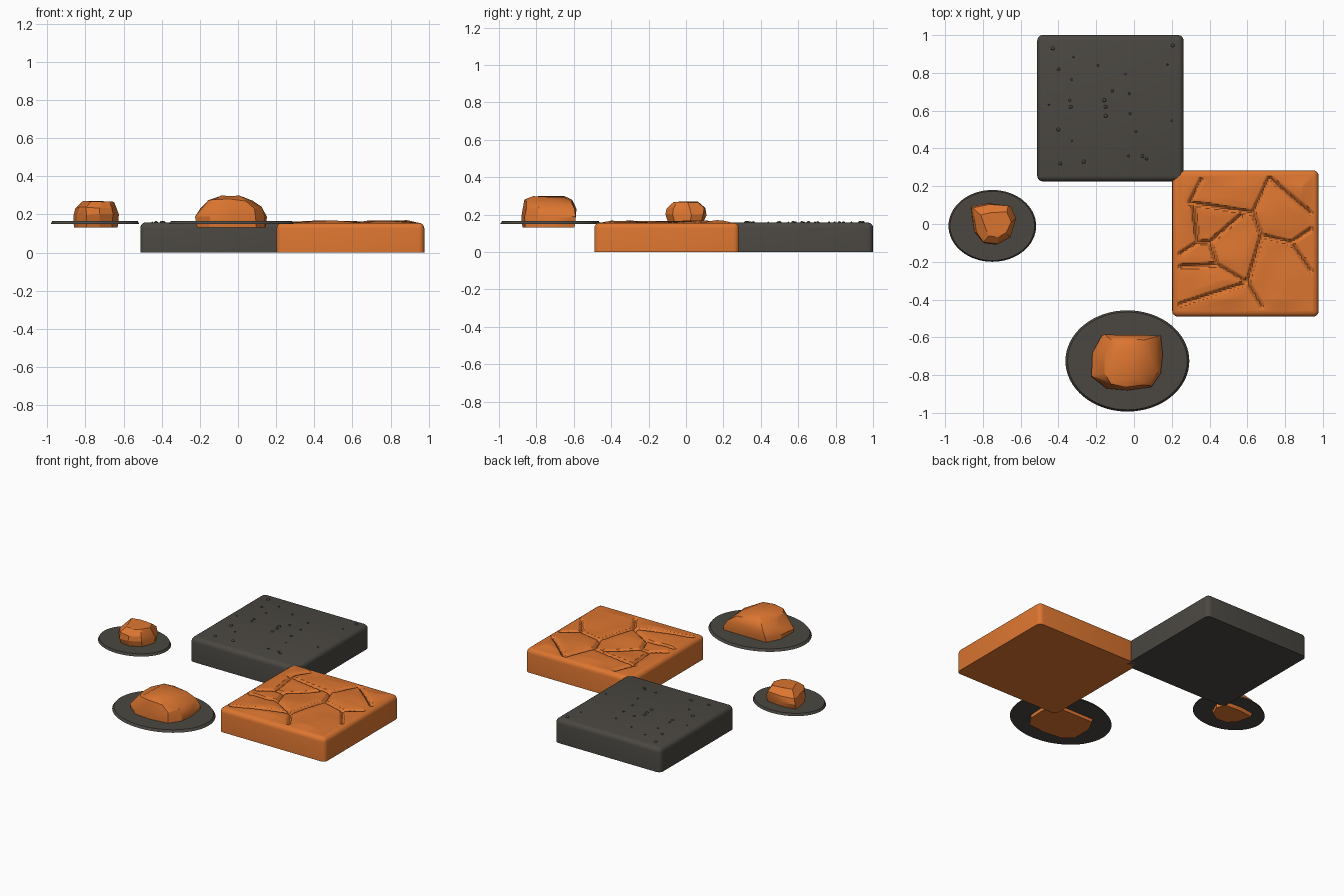
import bpy, bmesh, math, random
from mathutils import Vector, Matrix, noise

if "Cube" in bpy.data.objects:
    bpy.data.objects.remove(bpy.data.objects["Cube"])

random.seed(4)


def material(name, rgb):
    m = bpy.data.materials.new(name)
    m.diffuse_color = (*rgb, 1)
    m.use_nodes = True
    m.node_tree.nodes["Principled BSDF"].inputs["Base Color"].default_value = m.diffuse_color
    return m


ORANGE = material("orange_rock", (0.72, 0.18, 0.03))
DARK = material("dark_stone", (0.07, 0.064, 0.054))


def finish(bm, name, mat, angle=30):
    bmesh.ops.recalc_face_normals(bm, faces=bm.faces)
    me = bpy.data.meshes.new(name)
    bm.to_mesh(me)
    bm.free()
    me.materials.append(mat)
    me.polygons.foreach_set("use_smooth", [True] * len(me.polygons))
    me.set_sharp_from_angle(angle=math.radians(angle))
    ob = bpy.data.objects.new(name, me)
    bpy.context.collection.objects.link(ob)
    return ob


SIZE, ROUND = 0.775, 0.03


def rounded_slab(cx, cy, height):
    """Square block with rounded upright and top edges and a sharp base."""
    bm = bmesh.new()
    bmesh.ops.create_cube(bm, size=1, matrix=Matrix.Translation((cx, cy, height / 2))
                          @ Matrix.Diagonal((SIZE, SIZE, height, 1)))
    edges = [e for e in bm.edges if max(v.co.z for v in e.verts) > height / 2]
    bmesh.ops.bevel(bm, geom=edges, offset=ROUND, segments=4, profile=0.5, affect='EDGES')
    return bm


# Dark slab
finish(rounded_slab(-0.125, 0.613, 0.158), "dark_slab", DARK)

# Pebbles scattered on the dark slab: x, y, radius
pebbles = [(-.43, .93, .01), (-.32, .885, .006), (-.40, .82, .008), (-.19, .84, .006),
           (.205, .945, .01), (.177, .845, .005), (-.045, .795, .006), (-.33, .765, .006),
           (-.115, .705, .008), (-.025, .69, .006), (-.34, .655, .007), (-.335, .62, .009),
           (-.45, .632, .005), (-.157, .655, .01), (-.15, .62, .009), (-.15, .573, .01),
           (-.02, .585, .007), (.2, .547, .005), (.01, .49, .006), (-.4, .5, .01),
           (-.33, .44, .005), (-.39, .32, .009), (-.267, .33, .01), (-.03, .36, .007),
           (.045, .36, .008), (.067, .345, .008)]
bm = bmesh.new()
for x, y, r in pebbles:
    bmesh.ops.create_icosphere(bm, subdivisions=2, radius=r, matrix=Matrix.Translation((x, y, 0.158))
                               @ Matrix.Diagonal((1, 1, 0.8, 1)))
finish(bm, "slab_pebbles", DARK)

# Orange slab with a finely divided, cracked top
CX, CY, TOP = 0.59, -0.103, 0.156
nodes = [Vector(p) for p in [
    (.357, .235), (.295, .113), (.63, .06), (.717, .245), (.933, .06), (.675, -.06),
    (.833, -.098), (.938, -.025), (.933, -.245), (.60, -.31), (.675, -.435), (.44, -.215),
    (.242, -.425), (.242, -.225), (.40, -.098), (.563, .045), (.336, -.098), (.246, -.156),
    (.315, .10)]]
links = [(0, 1), (1, 2), (2, 3), (3, 4), (2, 5), (5, 6), (6, 7), (6, 8), (5, 9), (9, 10),
         (9, 11), (9, 12), (11, 13), (11, 14), (14, 15), (14, 16), (16, 17), (16, 18)]


def crack_distance(p):
    best = 1.0
    for a, b in links:
        a, d = nodes[a], nodes[b] - nodes[a]
        t = min(1, max(0, (p - a).dot(d) / d.length_squared))
        best = min(best, (p - a - d * t).length)
    return best


bm = rounded_slab(CX, CY, TOP)
cap = [f for f in bm.faces if f.normal.z > 0.99 and f.calc_area() > 0.3]
bmesh.ops.delete(bm, geom=cap, context='FACES_ONLY')
half = SIZE / 2 - ROUND
grid = bmesh.ops.create_grid(bm, x_segments=96, y_segments=96, size=half,
                             matrix=Matrix.Translation((CX, CY, TOP)))
for v in grid["verts"]:
    p = v.co.xy
    inset = half - max(abs(p.x - CX), abs(p.y - CY))
    fade = min(1, max(0, inset / 0.06))
    d = crack_distance(p)
    swell = 0.006 + 0.012 * noise.noise(Vector((p.x * 5, p.y * 5, 1.7)))
    v.co.z += fade * swell * min(1, 0.4 + d / 0.08)
    v.co.z -= min(1, inset / 0.012) * 0.017 * max(0, 1 - (d / 0.013) ** 2)
finish(bm, "cracked_orange_slab", ORANGE, 40)


# Oval ground discs
def disc(name, x, y, rx, ry):
    bm = bmesh.new()
    bmesh.ops.create_cone(bm, cap_ends=True, segments=64, radius1=1, radius2=0.965, depth=0.015,
                          matrix=Matrix.Translation((x, y, 0.1575)) @ Matrix.Diagonal((rx, ry, 1, 1)))
    finish(bm, name, DARK)


disc("small_disc", -0.75, -0.01, 0.232, 0.19)
disc("large_disc", -0.035, -0.725, 0.328, 0.268)


# Faceted boulders: a footprint stacked in shrinking layers, wrapped in a hull
def boulder(name, outline, layers, jitter):
    cx = sum(p[0] for p in outline) / len(outline)
    cy = sum(p[1] for p in outline) / len(outline)
    bm = bmesh.new()
    for z, sx, sy, shift in layers:
        for x, y in outline:
            j = jitter if z > 0.15 else 0
            bm.verts.new((cx + (x - cx) * sx + shift + random.uniform(-j, j),
                          cy + (y - cy) * sy + random.uniform(-j, j),
                          z + random.uniform(-j, j) * 0.6))
    hull = bmesh.ops.convex_hull(bm, input=bm.verts)
    junk = {e for e in hull["geom_interior"] + hull["geom_unused"] if isinstance(e, bmesh.types.BMVert)}
    bmesh.ops.delete(bm, geom=list(junk), context='VERTS')
    bmesh.ops.dissolve_limit(bm, angle_limit=math.radians(9), verts=bm.verts, edges=bm.edges)
    finish(bm, name, ORANGE, 24)


boulder("large_boulder",
        [(-.22, -.675), (-.177, -.59), (-.02, -.58), (.135, -.59), (.15, -.69),
         (.145, -.795), (.10, -.865), (-.035, -.88), (-.155, -.865), (-.22, -.81)],
        [(.13, .97, .96, 0), (.19, 1, 1, 0), (.235, .86, .98, 0), (.275, .6, .86, -.01),
         (.294, .3, .62, -.01)], 0.009)
boulder("small_boulder",
        [(-.865, .09), (-.765, .108), (-.655, .10), (-.628, .025), (-.66, -.07),
         (-.725, -.118), (-.795, -.105), (-.84, -.045)],
        [(.13, .97, .74, 0), (.20, 1, .97, 0), (.235, .94, .93, 0), (.268, .68, .6, 0.01)], 0.006)
